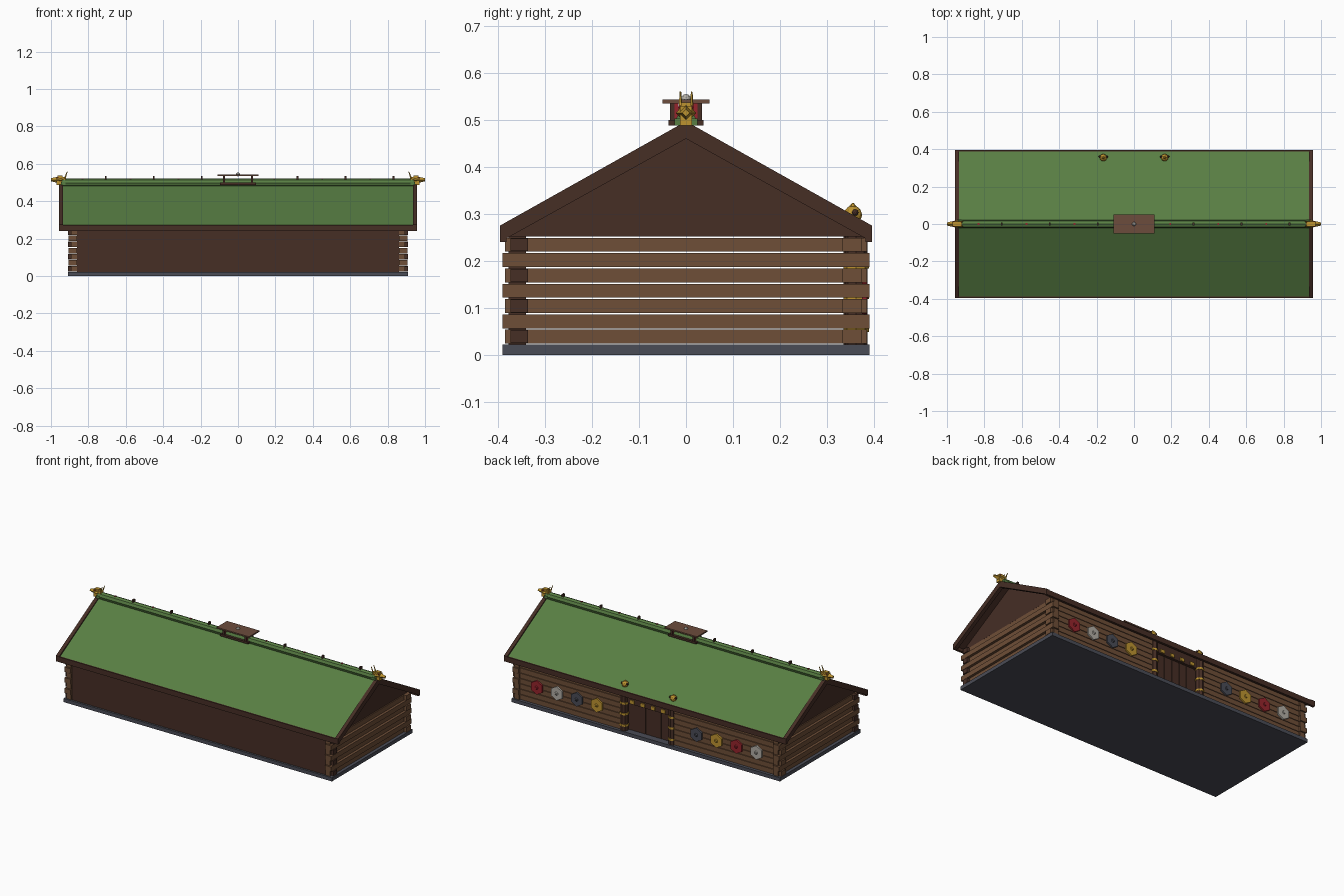
import bpy, bmesh, math
from mathutils import Vector

if "Cube" in bpy.data.objects:
    bpy.data.objects.remove(bpy.data.objects["Cube"], do_unlink=True)


def material(name, rgb):
    lin = [(c / 255 / 12.92 if c < 11 else ((c / 255 + 0.055) / 1.055) ** 2.4) for c in rgb]
    m = bpy.data.materials.new(name)
    m.use_nodes = True
    m.diffuse_color = (*lin, 1)
    m.node_tree.nodes["Principled BSDF"].inputs["Base Color"].default_value = (*lin, 1)
    return m


GREEN = material("turf green", (88, 126, 67))
DARK = material("dark brown", (70, 46, 37))
LOG = material("log brown", (110, 78, 55))
SLATE = material("slate", (74, 76, 86))
GOLD = material("gold", (190, 148, 48))
RED = material("red", (150, 36, 44))
PALE = material("pale grey", (178, 174, 165))
PLANK = material("plank brown", (108, 76, 60))


def finish(name, bm, *mats):
    bmesh.ops.recalc_face_normals(bm, faces=bm.faces)
    me = bpy.data.meshes.new(name)
    bm.to_mesh(me)
    bm.free()
    for m in mats:
        me.materials.append(m)
    ob = bpy.data.objects.new(name, me)
    bpy.context.collection.objects.link(ob)
    return ob


def add_box(bm, x0, x1, y0, y1, z0, z1):
    vs = bmesh.ops.create_cube(bm, size=1)["verts"]
    for v in vs:
        v.co = Vector(((x0 + x1) / 2 + v.co.x * (x1 - x0),
                       (y0 + y1) / 2 + v.co.y * (y1 - y0),
                       (z0 + z1) / 2 + v.co.z * (z1 - z0)))


def boxes(name, mat, *dims):
    bm = bmesh.new()
    for d in dims:
        add_box(bm, *d)
    return finish(name, bm, mat)


def prism_x(name, mat, outline, x0, x1):
    """Extrude a (y, z) outline along x."""
    bm = bmesh.new()
    face = bm.faces.new([bm.verts.new((x0, y, z)) for y, z in outline])
    ext = bmesh.ops.extrude_face_region(bm, geom=[face])["geom"]
    bmesh.ops.translate(bm, vec=(x1 - x0, 0, 0),
                        verts=[e for e in ext if isinstance(e, bmesh.types.BMVert)])
    return finish(name, bm, mat)


def cylinder(name, mat, sides, r, depth, loc, rot=(0, 0, 0), r2=None):
    bpy.ops.mesh.primitive_cone_add(vertices=sides, radius1=r, radius2=r if r2 is None else r2,
                                    depth=depth, location=loc, rotation=rot)
    ob = bpy.context.object
    ob.name = name
    ob.data.materials.append(mat)
    return ob


def ball(name, mat, r, loc):
    bpy.ops.mesh.primitive_ico_sphere_add(subdivisions=2, radius=r, location=loc)
    ob = bpy.context.object
    ob.name = name
    ob.data.materials.append(mat)
    return ob


SIDES = (("right", -1), ("left", 1))
ROWS = [(0.024 + i * 0.0326, 0.0535 + i * 0.0326) for i in range(7)]

# Stone base
boxes("stone_base", SLATE, (-0.91, 0.91, -0.39, 0.39, 0, 0.022))

# Log walls: gable ends, doorway side and the plain dark side
for side, s in SIDES:
    ends, stubs, dark_stubs, wall = [], [], [], []
    for i, (z0, z1) in enumerate(ROWS):
        even = i % 2 == 0
        a, b = sorted((s * 0.862, s * (0.893 if even else 0.905)))
        ends.append((a, b, -0.385 if even else -0.39, 0.385 if even else 0.39, z0, z1))
        a, b = sorted((s * 0.16, s * (0.91 if even else 0.88)))
        wall.append((a, b, 0.333, 0.375, z0, z1))
        if even:
            a, b = sorted((s * 0.85, s * 0.908))
            dark_stubs.append((a, b, -0.373, -0.336, z0 + 0.001, z1 - 0.001))
    boxes(side + "_end_logs", LOG, *ends)
    boxes(side + "_door_wall_logs", LOG, *wall)
    boxes(side + "_dark_log_ends", DARK, *dark_stubs)
    # Gable infill
    prism_x(side + "_gable", DARK, [(-0.385, 0.252), (0.385, 0.252), (0.385, 0.262), (0, 0.476),
                                    (-0.385, 0.262)], s * 0.87, s * 0.89)
boxes("plain_wall", DARK, (-0.862, 0.862, -0.378, -0.34, 0.022, 0.255))

# Roof slopes, brown underneath
for name, s in (("front", -1), ("back", 1)):
    roof = prism_x(name + "_roof", GREEN, [(0, 0.491), (s * 0.39, 0.27), (s * 0.39, 0.254), (0, 0.475)],
                   -0.945, 0.945)
    roof.data.materials.append(DARK)
    for p in roof.data.polygons:
        p.material_index = 0 if p.normal.z > 0.3 else 1
    a, b = sorted((s * 0.382, s * 0.396))
    boxes(name + "_eave_board", DARK, (-0.955, 0.955, a, b, 0.24, 0.272))
    # Sloping end boards
    for side, t in SIDES:
        prism_x(f"{name}_{side}_bargeboard", DARK,
                [(0, 0.497), (s * 0.396, 0.275), (s * 0.396, 0.24), (0, 0.46)], t * 0.935, t * 0.957)

# Ridge log with pegs
ridge = cylinder("ridge_log", GREEN, 8, 0.022, 1.88, (0, 0, 0.499), (0, math.pi / 2, 0))
pegs = [(-0.707 + 0.2565 * i) for i in range(7)]
boxes("ridge_pegs", DARK, *[(x - 0.005, x + 0.005, -0.008, 0.008, 0.51, 0.535) for x in pegs if abs(x) > 0.1])
boxes("ridge_studs", RED, *[(-x - 0.005, -x + 0.005, -0.005, 0.005, 0.51, 0.523) for x in pegs if abs(x) > 0.1])

# Smoke-vent canopy
boxes("vent_frame", DARK, (-0.095, 0.095, -0.037, 0.037, 0.488, 0.5),
      *[(x - 0.006, x + 0.006, y - 0.005, y + 0.005, 0.5, 0.537) for x in (-0.075, 0.075) for y in (-0.029, 0.029)])
boxes("vent_red_rails", RED, *[(x - 0.006, x + 0.006, y - 0.004, y + 0.004, 0.5, 0.536)
                               for x in (-0.075, 0.075) for y in (-0.02, 0.02)])
boxes("vent_canopy", PLANK, (-0.11, 0.11, -0.05, 0.05, 0.535, 0.543))
ball("canopy_knob", PALE, 0.011, (0, 0, 0.544))

# Gilded beast heads at the ridge ends
for side, s in SIDES:
    boxes(side + "_head_neck", GOLD, (s * 0.945 - 0.025, s * 0.945 + 0.025, -0.013, 0.013, 0.488, 0.53))
    snout = cylinder(side + "_head_snout", GOLD, 4, 0.022, 0.06, (s * 0.97, 0, 0.515),
                     (0, s * math.pi / 2, 0), r2=0.008)
    boxes(side + "_head_brow", GOLD, (s * 0.952 - 0.014, s * 0.952 + 0.014, -0.011, 0.011, 0.528, 0.537))
    for y in (-0.012, 0.012):
        cylinder(side + "_head_horn", GOLD, 5, 0.005, 0.05, (s * 0.921, y, 0.536), (0, -s * 0.35, 0), r2=0.002)
        ball(side + "_head_eye", RED, 0.004, (s * 0.962, y, 0.527))
    boxes(side + "_head_mane", GREEN, (s * 0.935 - 0.012, s * 0.935 + 0.012, -0.024, 0.024, 0.488, 0.503))

# Doorway
boxes("door", DARK, (-0.16, 0.16, 0.335, 0.347, 0.022, 0.2))
boxes("door_planks", DARK, *[(x - 0.024, x + 0.024, 0.346, 0.351, 0.024, 0.19) for x in (-0.105, -0.0525, 0, 0.0525, 0.105)])
boxes("door_lintel", DARK, (-0.16, 0.16, 0.335, 0.366, 0.19, 0.252))
boxes("lintel_studs", GOLD, *[(x - 0.013, x + 0.013, 0.364, 0.372, 0.196, 0.216) for x in (-0.105, -0.035, 0.035, 0.105)])
for side, s in SIDES:
    x = s * 0.164
    cylinder(side + "_door_post", DARK, 8, 0.024, 0.25, (x, 0.362, 0.147))
    for z in (0.055, 0.125, 0.19):
        cylinder(side + "_post_band", GOLD, 8, 0.027, 0.012, (x, 0.362, z))
    # Carved post tops above the eave
    ball(side + "_post_finial", GOLD, 0.02, (x, 0.355, 0.298))
    cylinder(side + "_finial_tip", GOLD, 6, 0.015, 0.016, (x, 0.355, 0.315), r2=0.002)
    for dx in (-0.018, 0.018):
        ball(side + "_finial_ear", DARK, 0.007, (x + dx, 0.36, 0.303))

# Hexagonal shields on the doorway wall
shields = {1: (GOLD, SLATE, PALE, RED), -1: (SLATE, GOLD, RED, PALE)}
for side, s in SIDES:
    for i, mat in enumerate(shields[s]):
        x = s * (0.338 + 0.1355 * i)
        shield = cylinder(f"{side}_shield_{i + 1}", mat, 6, 0.043, 0.01, (x, 0.38, 0.13), (-math.pi / 2, 0, 0))
        cylinder(f"{side}_shield_boss_{i + 1}", mat, 6, 0.012, 0.005, (x, 0.387, 0.13), (-math.pi / 2, 0, 0), r2=0.006)
